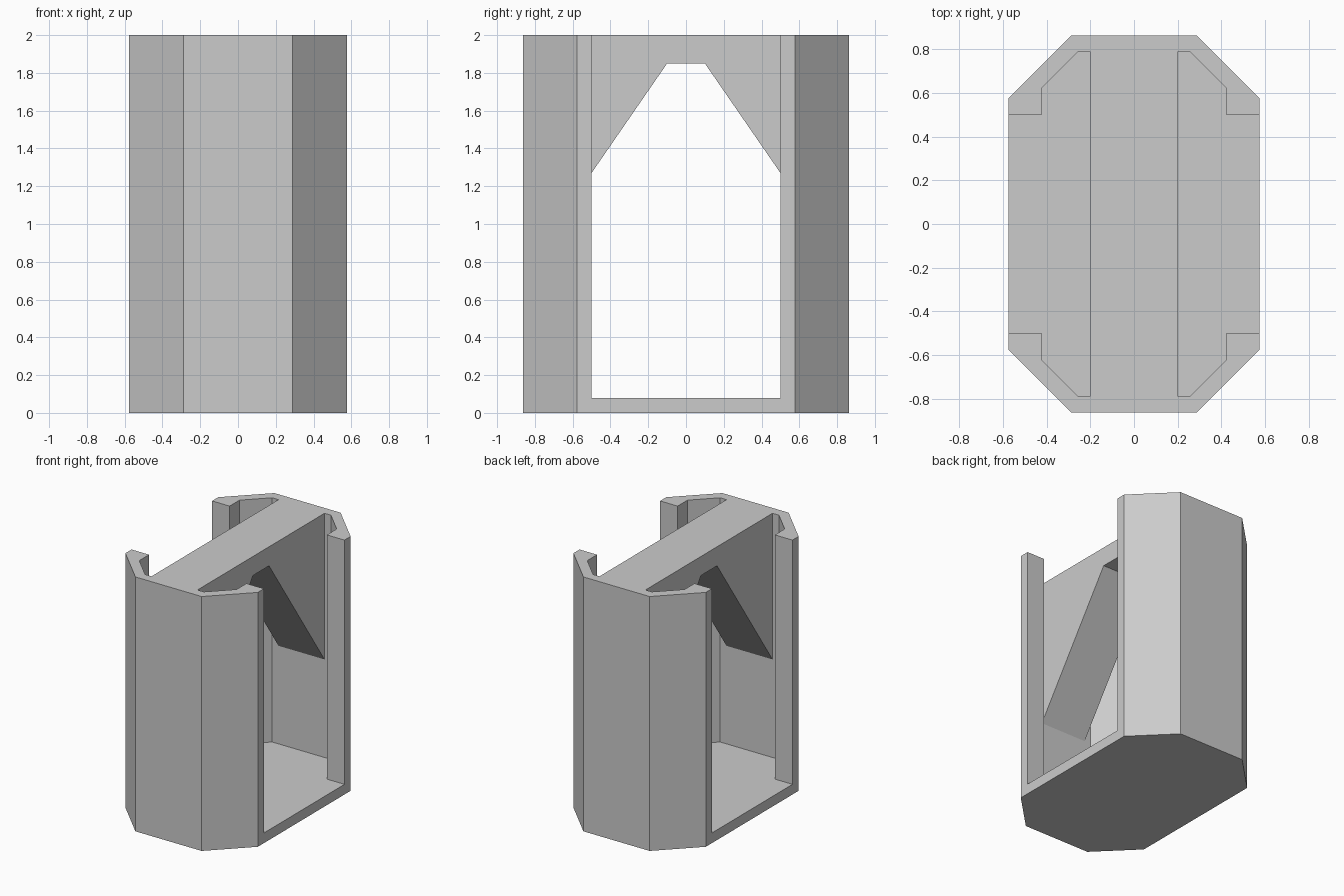
import bpy
import bmesh
from mathutils import Vector

if "Cube" in bpy.data.objects:
    bpy.data.objects.remove(bpy.data.objects["Cube"], do_unlink=True)

HEIGHT, FLOOR = 2.0, 0.08

grey = bpy.data.materials.new("plain grey")
grey.use_nodes = True
grey.diffuse_color = (0.6, 0.6, 0.6, 1)
grey.node_tree.nodes["Principled BSDF"].inputs["Base Color"].default_value = (0.6, 0.6, 0.6, 1)


def prism(name, points, depth):
    """Solid swept from a closed outline along the depth vector."""
    bm = bmesh.new()
    face = bm.faces.new([bm.verts.new(p) for p in points])
    top = bmesh.ops.extrude_face_region(bm, geom=[face])["geom"]
    verts = [v for v in top if isinstance(v, bmesh.types.BMVert)]
    bmesh.ops.translate(bm, verts=verts, vec=Vector(depth))
    bmesh.ops.recalc_face_normals(bm, faces=bm.faces)
    mesh = bpy.data.meshes.new(name)
    bm.to_mesh(mesh)
    bm.free()
    mesh.materials.append(grey)
    obj = bpy.data.objects.new(name, mesh)
    bpy.context.collection.objects.link(obj)
    return obj


def four_way(quarter, z):
    """Mirror a quarter outline about both axes, keeping the winding order."""
    half = quarter + [(-x, y) for x, y in reversed(quarter)]
    return [(x, y, z) for x, y in half + [(-x, -y) for x, y in half]]


def combine(target, tool, operation):
    """Apply a boolean, then drop the tool."""
    mod = target.modifiers.new(operation.lower(), "BOOLEAN")
    mod.object, mod.operation, mod.solver = tool, operation, "EXACT"
    bpy.context.view_layer.objects.active = target
    bpy.ops.object.modifier_apply(modifier=mod.name)
    bpy.data.objects.remove(tool, do_unlink=True)


# Eight-sided body
body = prism("housing", four_way([(0.576, 0.576), (0.288, 0.863)], 0), (0, 0, HEIGHT))

# Hollow open at the top and both sides, leaving floor, end walls and lips
hollow = prism("hollow_cutter",
               four_way([(0.7, 0.5), (0.423, 0.5), (0.423, 0.622), (0.256, 0.789)], FLOOR),
               (0, 0, HEIGHT))
hollow.hide_render = True
combine(body, hollow, "DIFFERENCE")

# Crossbeam with sloping braces, rooted inside the end walls
brace = [(0.1, 1.85), (0.82, 0.806), (0.82, HEIGHT)]
profile = brace + [(-y, z) for y, z in reversed(brace)]
beam = prism("crossbeam", [(-0.2, y, z) for y, z in profile], (0.4, 0, 0))
combine(body, beam, "UNION")
